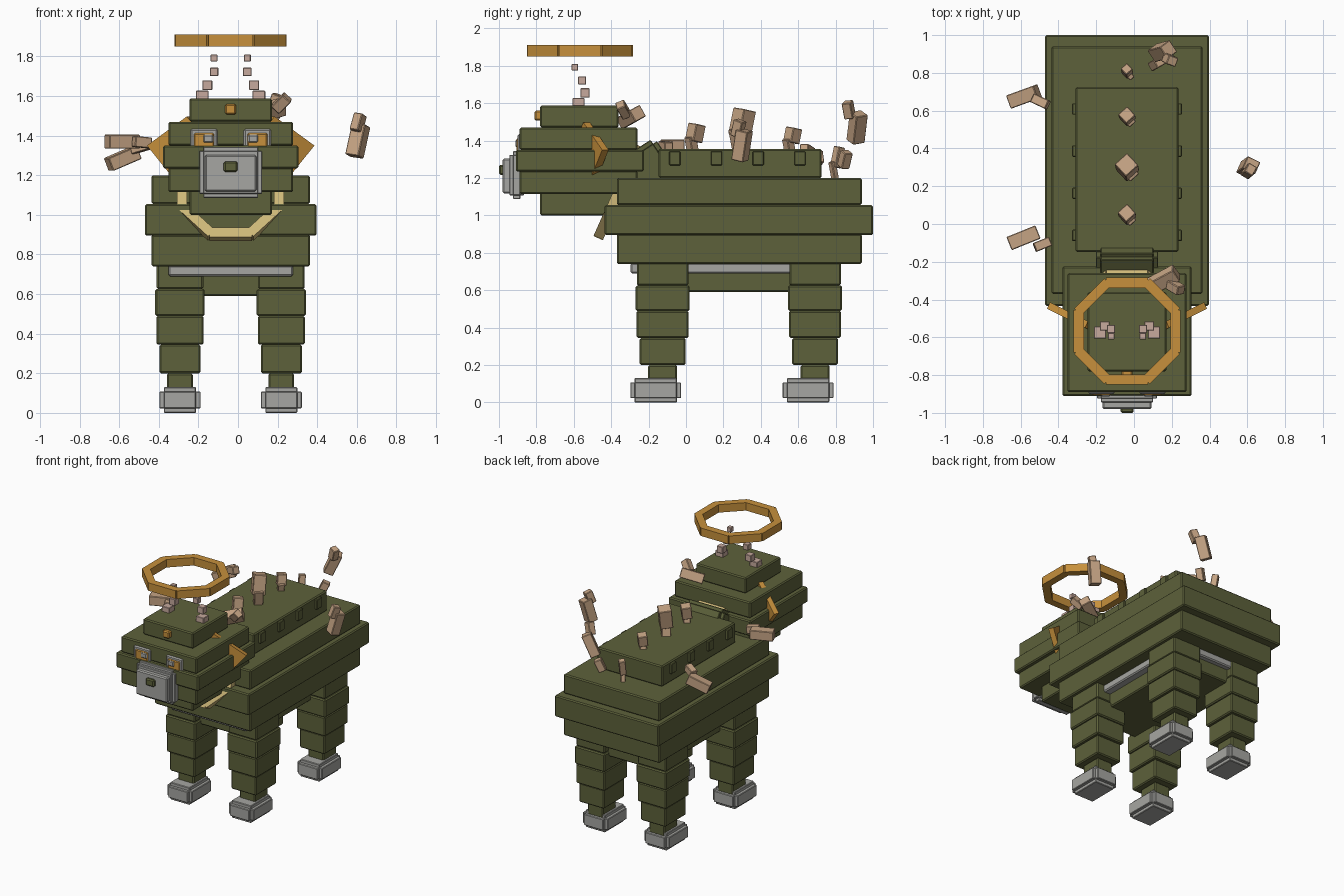
import bpy
import bmesh
from math import radians, sin, cos, tan, pi
from mathutils import Matrix, Vector, Euler

default_cube = bpy.data.objects.get("Cube")
if default_cube:
    bpy.data.objects.remove(default_cube, do_unlink=True)

MID = -0.037  # x of the symmetry plane
SIDES = (("right", -1), ("left", 1))


def make_material(name, red, green, blue):
    mat = bpy.data.materials.new(name)
    mat.use_nodes = True
    colour = (red, green, blue, 1)
    mat.diffuse_color = colour
    mat.node_tree.nodes["Principled BSDF"].inputs["Base Color"].default_value = colour
    return mat


olive = make_material("olive green", .11, .12, .043)
orange = make_material("amber orange", .57, .28, .045)
grey = make_material("stone grey", .38, .38, .36)
tan_hide = make_material("warm tan", .56, .37, .23)
pink = make_material("dusty pink", .57, .4, .34)
straw = make_material("pale straw", .62, .48, .19)


def finish(bm, name, mat, bevel=0):
    mesh = bpy.data.meshes.new(name)
    bmesh.ops.recalc_face_normals(bm, faces=bm.faces)
    bm.to_mesh(mesh)
    bm.free()
    mesh.materials.append(mat)
    obj = bpy.data.objects.new(name, mesh)
    bpy.context.scene.collection.objects.link(obj)
    if bevel:
        mod = obj.modifiers.new("soft_edge", "BEVEL")
        mod.width = bevel
        mod.segments = 1
    return obj


def add_box(bm, loc, size, rotation=None):
    rotation = rotation or Matrix()
    matrix = Matrix.Translation(loc) @ rotation @ Matrix.Diagonal((*size, 1))
    bmesh.ops.create_cube(bm, size=1, matrix=matrix)


def turn(x=0, y=0, z=0):
    return Euler((radians(x), radians(y), radians(z))).to_matrix().to_4x4()


def box(name, mat, loc, size, rotation=None, bevel=.008):
    bm = bmesh.new()
    add_box(bm, loc, size, rotation)
    return finish(bm, name, mat, bevel)


def slab(name, mat, width, y_range, z_range, x=MID):
    """Box centred on x, given by its y and z limits."""
    (back, front), (low, high) = y_range, z_range
    return box(name, mat, (x, (back + front) / 2, (low + high) / 2),
               (width, front - back, high - low))


def stepped_block(name, mat, loc, size, step, rotation=None):
    """Block with notched corners, made of three crossing boxes."""
    bm = bmesh.new()
    for axis in range(3):
        part = [s - 2 * step for s in size]
        part[axis] = size[axis]
        add_box(bm, loc, part, rotation)
    return finish(bm, name, mat, .004)


def octagon_ring(name, mat, loc, apothem, width, depth, rotation):
    """Ring of eight straight bars around the local z axis."""
    bm = bmesh.new()
    frame = Matrix.Translation(loc) @ rotation
    for i in range(8):
        spin = Matrix.Rotation(i * pi / 4, 4, "Z")
        place = frame @ spin @ Matrix.Translation((apothem, 0, 0))
        length = 2 * apothem * tan(pi / 8) + .012
        bmesh.ops.create_cube(bm, size=1, matrix=place @ Matrix.Diagonal((width, length, depth, 1)))
    return finish(bm, name, mat)


# Torso layers
slab("torso_lower", olive, .8, (-.37, .94), (.74, .9))
slab("torso_middle", olive, .866, (-.435, 1), (.895, 1.055))
slab("torso_upper", olive, .8, (-.37, .94), (1.055, 1.2))
slab("back_plate", olive, .545, (-.147, .725), (1.2, 1.355))
slab("belly", olive, .52, (-.2, .78), (.59, .74))
slab("belly_plate", grey, .63, (-.297, .82), (.69, .745))
for side, s in SIDES:
    for i in range(4):
        y = -.06 + .223 * i
        box(f"{side}_stud_{i}", olive, (MID + s * .275, y, 1.305), (.03, .06, .075), bevel=.004)

# Legs: stacked segments as (name, width, depth, bottom, top)
SEGMENTS = (("hip", .235, .275, .625, .75), ("thigh", .25, .29, .49, .625),
            ("knee", .238, .278, .345, .49), ("shin", .208, .245, .2, .345),
            ("ankle", .13, .155, .1, .2))
for side, s in SIDES:
    for end, y in (("front", -.125), ("back", .69)):
        x = MID + s * .256
        for part, width, depth, low, high in SEGMENTS:
            slab(f"{end}_{side}_{part}", olive, width, (y - depth / 2, y + depth / 2), (low, high), x)
        stepped_block(f"{end}_{side}_foot", grey, (x, y - .037, .065), (.208, .272, .13), .023)

# Neck and collar
stepped_block("neck", olive, (MID, -.18, 1.16), (.33, .3, .42), .025, turn(x=33))
octagon_ring("collar", straw, (MID, -.36, 1.125), .245, .05, .055, turn(x=66) @ turn(z=0))

# Head layers
slab("chin", olive, .417, (-.78, -.36), (1, 1.125))
slab("jaw", olive, .63, (-.89, -.26), (1.115, 1.24))
slab("cheek", olive, .685, (-.91, -.225), (1.235, 1.35))
slab("brow", olive, .63, (-.89, -.26), (1.35, 1.47))
slab("crown", olive, .417, (-.78, -.36), (1.47, 1.588))
slab("forehead_gem", orange, .056, (-.81, -.77), (1.507, 1.56))

# Snout and nose
stepped_block("snout_base", grey, (MID, -.905, 1.215), (.317, .08, .257), .02)
slab("snout_front", grey, .26, (-.98, -.88), (1.118, 1.303))
slab("nose", olive, .07, (-1, -.97), (1.217, 1.27))

# Eyes and ears
for side, s in SIDES:
    x = MID + s * .135
    slab(f"{side}_eye_frame", grey, .138, (-.9, -.87), (1.34, 1.435), x)
    slab(f"{side}_eye", orange, .105, (-.906, -.89), (1.34, 1.415), x)
    slab(f"{side}_pupil", grey, .05, (-.912, -.9), (1.365, 1.405), x - s * .022)
    bm = bmesh.new()
    outline = ((.423, 1.35), (.222, 1.497), (.065, 1.302), (.266, 1.155))
    rim = []
    for out, z in outline:
        rim.append(bm.verts.new((MID + s * out, -.66 + .5 * out, z)))
    face = bm.faces.new(rim)
    grown = bmesh.ops.extrude_face_region(bm, geom=[face])["geom"]
    moved = [v for v in grown if isinstance(v, bmesh.types.BMVert)]
    bmesh.ops.translate(bm, verts=moved, vec=(s * -.015, .035, 0))
    finish(bm, f"{side}_ear", orange)

# Halo over the head
octagon_ring("halo", orange, (MID, -.567, 1.88), .256, .054, .06, Matrix())

# Rising horn cubes as (sideways offset, y, z, size)
HORN = ((.143, -.575, 1.595, .064), (.118, -.54, 1.655, .05),
        (.084, -.555, 1.722, .043), (.084, -.594, 1.792, .035))
for side, s in SIDES:
    for i, (out, y, z, size) in enumerate(HORN):
        box(f"{side}_horn_{i}", pink, (MID + s * out, y, z), (size,) * 3, bevel=.003)

# Spine spikes as (y, foot height, top height, thickness)
SPINES = ((.05, 1.34, 1.49, .07), (.3, 1.34, 1.57, .09),
          (.57, 1.34, 1.47, .066), (.81, 1.19, 1.37, .046))
for i, (y, low, high, thick) in enumerate(SPINES):
    tilt = turn(x=-10, y=6, z=42)
    half = (high - low) / 2
    box(f"spike_foot_{i}", tan_hide, (MID + .01, y - .02, low + half * .5),
        (thick * .7, thick * .7, half * 1.2), turn(x=14, z=42), .004)
    box(f"spike_{i}", tan_hide, (MID, y, high - half * .65), (thick, thick, half * 1.25), tilt, .004)

# Floating shards: a long piece and a short piece each
LONG, SHORT = (.165, .075, .07), (.09, .05, .055)
SHARDS = (
    ("front_right_shard", (-.585, -.073, 1.37), (0, 0, 22), (-.485, -.108, 1.367), (0, 5, 22)),
    ("back_right_shard", (-.582, .675, 1.285), (0, -22, 20), (-.495, .648, 1.345), (0, -15, -25)),
    ("left_shard", (.605, .3, 1.375), (30, -75, 35), (.607, .28, 1.465), (20, -70, 40)),
    ("head_shard", (.155, -.295, 1.525), (25, -15, 28), (.22, -.335, 1.565), (30, -40, -30)),
    ("tail", (.15, .915, 1.47), (20, -65, 15), (.19, .87, 1.565), (10, -70, -30)),
)
for name, long_at, long_turn, short_at, short_turn in SHARDS:
    box(name, tan_hide, long_at, LONG, turn(*long_turn), .004)
    box(name + "_tip", tan_hide, short_at, SHORT, turn(*short_turn), .004)
box("tail_root", tan_hide, (.12, .85, 1.3), SHORT, turn(y=-65, z=30), .004)
